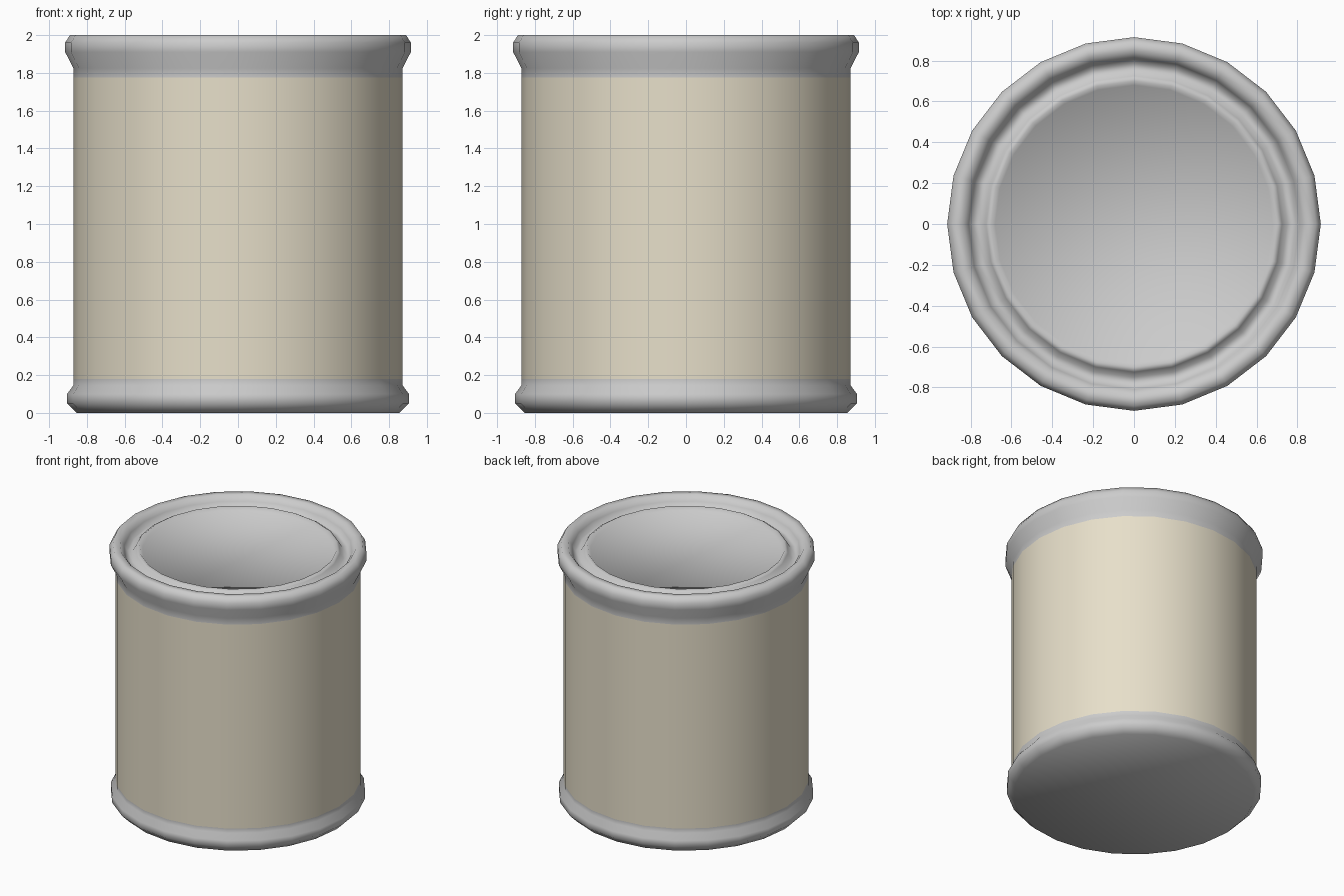
import bpy, bmesh, math

if "Cube" in bpy.data.objects:
    bpy.data.objects.remove(bpy.data.objects["Cube"])

SIDES = 24


def lathe(name, profile, cap_start=False, cap_end=False, material=None):
    """Spin an (r, z) profile, listed from bottom/outside to top/inside."""
    bm = bmesh.new()
    rings = []
    for r, z in profile:
        rings.append([bm.verts.new((r * math.cos(2 * math.pi * i / SIDES),
                                    r * math.sin(2 * math.pi * i / SIDES), z))
                      for i in range(SIDES)])
    for a, b in zip(rings, rings[1:]):
        for i in range(SIDES):
            j = (i + 1) % SIDES
            bm.faces.new((a[i], a[j], b[j], b[i]))
    if cap_start:
        bm.faces.new(rings[0][::-1])
    if cap_end:
        bm.faces.new(rings[-1])
    for f in bm.faces:
        f.smooth = True
    mesh = bpy.data.meshes.new(name)
    bm.to_mesh(mesh)
    bm.free()
    obj = bpy.data.objects.new(name, mesh)
    bpy.context.collection.objects.link(obj)
    if material:
        mesh.materials.append(material)
    return obj


paper = bpy.data.materials.new("cream_paper")
paper.diffuse_color = (0.80, 0.74, 0.59, 1)
paper.use_nodes = True
paper.node_tree.nodes["Principled BSDF"].inputs["Base Color"].default_value = paper.diffuse_color

# Rolled bottom rim with flat base
lathe("bottom_rim", [(0.855, 0.0), (0.905, 0.05), (0.905, 0.10),
                     (0.872, 0.145), (0.872, 0.18)], cap_start=True)

# Paper-wrapped wall
lathe("can_wall", [(0.872, 0.18), (0.872, 1.775)], material=paper)

# Rolled top rim, groove, raised lid ridge and sunken lid
lathe("top_rim_and_lid", [(0.872, 1.775), (0.872, 1.825), (0.915, 1.91),
                          (0.915, 1.96), (0.89, 2.0), (0.84, 2.0),
                          (0.81, 1.96), (0.79, 1.92), (0.75, 1.92),
                          (0.725, 1.96), (0.70, 1.975), (0.68, 1.95)],
      cap_end=True)
